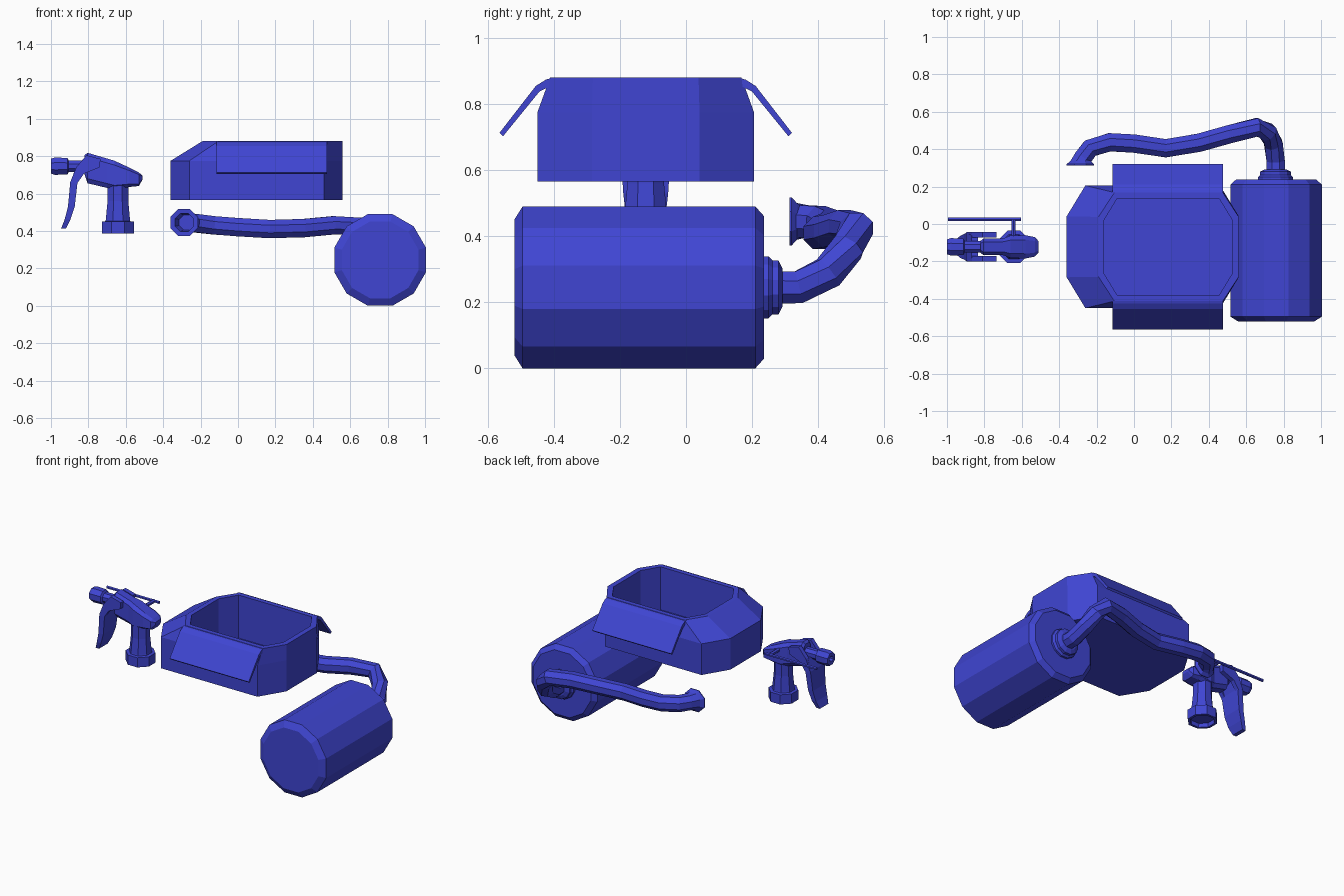
import bpy, bmesh, math
from mathutils import Vector

if "Cube" in bpy.data.objects:
    bpy.data.objects.remove(bpy.data.objects["Cube"])

blue = bpy.data.materials.new("blue_plastic")
blue.diffuse_color = (0.05, 0.06, 0.65, 1)
blue.use_nodes = True
blue.node_tree.nodes["Principled BSDF"].inputs["Base Color"].default_value = blue.diffuse_color
CY = -0.122  # shared centre line of tray and spray head


def loft(name, rings, caps=True):
    """Skin equal-length rings of points, capping the ends."""
    bm = bmesh.new()
    loops = [[bm.verts.new(p) for p in ring] for ring in rings]
    n = len(loops[0])
    for a, b in zip(loops, loops[1:]):
        for i in range(n):
            j = (i + 1) % n
            bm.faces.new((a[i], a[j], b[j], b[i]))
    if caps:
        bm.faces.new(loops[0])
        bm.faces.new(loops[-1])
    bmesh.ops.recalc_face_normals(bm, faces=bm.faces[:])
    mesh = bpy.data.meshes.new(name)
    bm.to_mesh(mesh)
    bm.free()
    mesh.materials.append(blue)
    ob = bpy.data.objects.new(name, mesh)
    bpy.context.collection.objects.link(ob)
    return ob


def ring(center, axis, radius, sides):
    q = Vector(axis).to_track_quat('Z', 'Y')
    return [Vector(center) + q @ Vector((radius * math.cos(t), radius * math.sin(t), 0))
            for t in ((i + 0.5) * math.tau / sides for i in range(sides))]


def lathe(name, origin, axis, profile, sides):
    """Profile is (distance along axis, radius)."""
    o, a = Vector(origin), Vector(axis)
    return loft(name, [ring(o + a * d, a, r, sides) for d, r in profile])


def octagon(cx, cy, hx, hy, kx, ky):
    """Rectangle with cut corners."""
    return [(cx + sx, cy + sy) for sx, sy in (
        (hx, hy - ky), (hx - kx, hy), (kx - hx, hy), (-hx, hy - ky),
        (-hx, ky - hy), (kx - hx, -hy), (hx - kx, -hy), (hx, ky - hy))]


def plate(name, outline, y0, y1):
    """Extrude an x-z outline along y."""
    return loft(name, [[(x, y, z) for x, z in outline] for y in (y0, y1)])


# Tank lying along y, with its stepped neck
R = 1 / math.cos(math.pi / 12)
lathe("tank", (0.76, 0, 0.245), (0, 1, 0),
      [(-0.52, 0.205 * R), (-0.495, 0.245 * R), (0.21, 0.245 * R), (0.237, 0.215 * R)], 12)
lathe("tank_neck", (0.757, 0, 0.245), (0, 1, 0),
      [(0.225, 0.097), (0.25, 0.097), (0.262, 0.085), (0.28, 0.085), (0.292, 0.06)], 12)

# Hose with a flared, hollow mouth
path = [Vector(p) for p in (
    (.757, .28, .245), (.757, .34, .245), (.745, .43, .29), (.715, .49, .365),
    (.655, .517, .425), (.51, .48, .43), (.35, .435, .415), (.17, .405, .41),
    (0, .43, .42), (-.13, .437, .43), (-.235, .405, .442), (-.272, .355, .445))]
rings = []
for i, p in enumerate(path):
    ahead = path[min(i + 1, len(path) - 1)] - p
    behind = p - path[max(i - 1, 0)]
    rings.append(ring(p, ahead.normalized() + behind.normalized(), 0.053, 8))
for x, y, r in ((-.285, .336, .06), (-.288, .32, .079), (-.288, .314, .079),
                (-.288, .316, .053), (-.275, .36, .043)):
    rings.append(ring((x, y, .445), (0, -1, 0), r, 8))
loft("hose", rings)

# Open tray: straight lower wall, tapered shoulder, flat rim, recess
tray = [(.565, octagon(.10, CY, .46, .328, .10, .165)),
        (.775, octagon(.10, CY, .46, .328, .10, .165)),
        (.88, octagon(.185, CY, .375, .29, .085, .13)),
        (.88, octagon(.1825, CY, .3425, .258, .07, .115)),
        (.59, octagon(.1825, CY, .3425, .258, .07, .115))]
loft("tray", [[(x, y, z) for x, y in o] for z, o in tray])

# Flaps drooping from both long rims
flap = [(.283, .88), (.303, .874), (.333, .855), (.443, .713),
        (.432, .703), (.322, .838), (.283, .858)]
for side, s in (("front", -1), ("back", 1)):
    loft(side + "_flap", [[(x, CY + s * d, z) for d, z in flap] for x in (-.115, .475)])

# Spray head: hollow collar and neck
lathe("spray_collar", (-.642, CY, 0), (0, 0, 1),
      [(.41, .072), (.385, .076), (.385, .093), (.45, .093), (.452, .07)], 8)
lathe("spray_neck", (-.642, CY, 0), (0, 0, 1),
      [(.44, .074), (.46, .07), (.56, .06), (.66, .06)], 8)

# Spray head body, lofted along x from (x, bottom, top, half width)
sections = [(-.82, .70, .805, .032), (-.805, .655, .818, .045), (-.70, .63, .787, .045),
            (-.66, .62, .775, .06), (-.58, .635, .738, .062), (-.53, .64, .712, .052),
            (-.51, .675, .695, .03)]
loft("spray_body", [[(x, y, z) for y, z in octagon(
    CY, (lo + hi) / 2, w, (hi - lo) / 2, w * .4, (hi - lo) * .15)]
    for x, lo, hi, w in sections])

# Nozzle with recessed tip
lathe("spray_nozzle", (0, CY, .746), (-1, 0, 0),
      [(.80, .034), (.905, .034), (.912, .048), (.98, .05), (1.0, .043),
       (1.0, .02), (.97, .018)], 8)

# Trigger: two cheeks beside the body joined to a curved blade
cheek = [(-.735, .785), (-.81, .805), (-.865, .74), (-.895, .665),
         (-.862, .65), (-.825, .705), (-.74, .74)]
for side, s in (("front", -1), ("back", 1)):
    plate(side + "_trigger_cheek", cheek, CY + s * .05, CY + s * .079)
blade = [(.735, -.868, -.835, .06), (.66, -.897, -.858, .076), (.53, -.909, -.873, .068),
         (.46, -.927, -.896, .06), (.412, -.946, -.92, .045)]
loft("trigger_blade", [[(a, CY - w, z), (b, CY - w, z), (b, CY + w, z), (a, CY + w, z)]
                       for z, a, b, w in blade])

# Thin side rod on a short stalk
lathe("side_rod", (0, .025, .735), (-1, 0, 0), [(.605, .01), (.995, .01)], 6)
lathe("rod_stalk", (-.645, 0, .735), (0, 1, 0), [(-.09, .013), (.025, .013)], 6)
